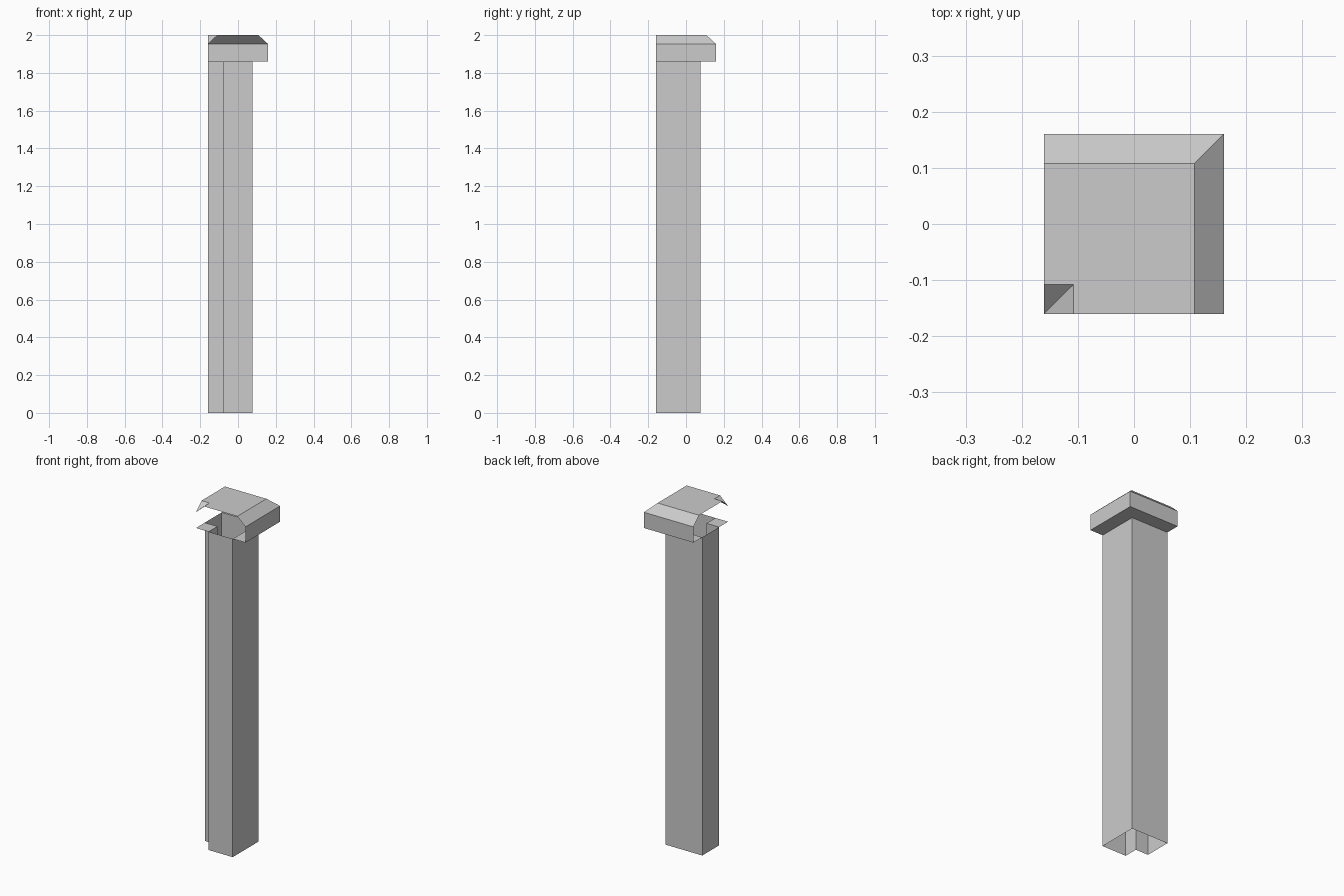
import bpy
import bmesh

cube = bpy.data.objects.get("Cube")
if cube:
    bpy.data.objects.remove(cube, do_unlink=True)

END = 0.16      # cut ends of both arms, and the cap overhang
WALL = 0.078    # half thickness of the shaft arms
CROWN = 0.108   # half width of the flat cap top
Z_CAP, Z_EAVE, Z_TOP = 1.86, 1.952, 2.0

grey = bpy.data.materials.new("plain grey")
grey.use_nodes = True
colour = (0.6, 0.6, 0.6, 1)
grey.diffuse_color = colour
grey.node_tree.nodes["Principled BSDF"].inputs["Base Color"].default_value = colour


def outer(r):
    """Path round the outside corner."""
    return [(r, -END), (r, r), (-END, r)]


def inner(r):
    """Path round the inside corner."""
    return [(-END, -r), (-r, -r), (-r, -END)]


def band(bm, low, z_low, high, z_high):
    """Skin two paths of equal length with quads."""
    a = [bm.verts.new((x, y, z_low)) for x, y in low]
    b = [bm.verts.new((x, y, z_high)) for x, y in high]
    for i in range(len(a) - 1):
        bm.faces.new((a[i], a[i + 1], b[i + 1], b[i]))


def finish(bm, name):
    bmesh.ops.remove_doubles(bm, verts=bm.verts, dist=0.0001)
    mesh = bpy.data.meshes.new(name)
    bm.to_mesh(mesh)
    bm.free()
    mesh.materials.append(grey)
    obj = bpy.data.objects.new(name, mesh)
    bpy.context.collection.objects.link(obj)


# L-shaped hollow shaft, open at the top and bottom
bm = bmesh.new()
outline = outer(WALL) + inner(WALL)
outline.append(outline[0])
band(bm, outline, 0, outline, Z_CAP)
finish(bm, "corner_shaft")

# Cap with underside, outer rim, sloped edges and flat top; arm ends stay open
bm = bmesh.new()
for path in (outer, inner):
    band(bm, path(WALL), Z_CAP, path(END), Z_CAP)
    band(bm, path(END), Z_EAVE, path(CROWN), Z_TOP)
band(bm, outer(END), Z_CAP, outer(END), Z_EAVE)
band(bm, outer(CROWN), Z_TOP, inner(CROWN)[::-1], Z_TOP)
finish(bm, "corner_cap")
